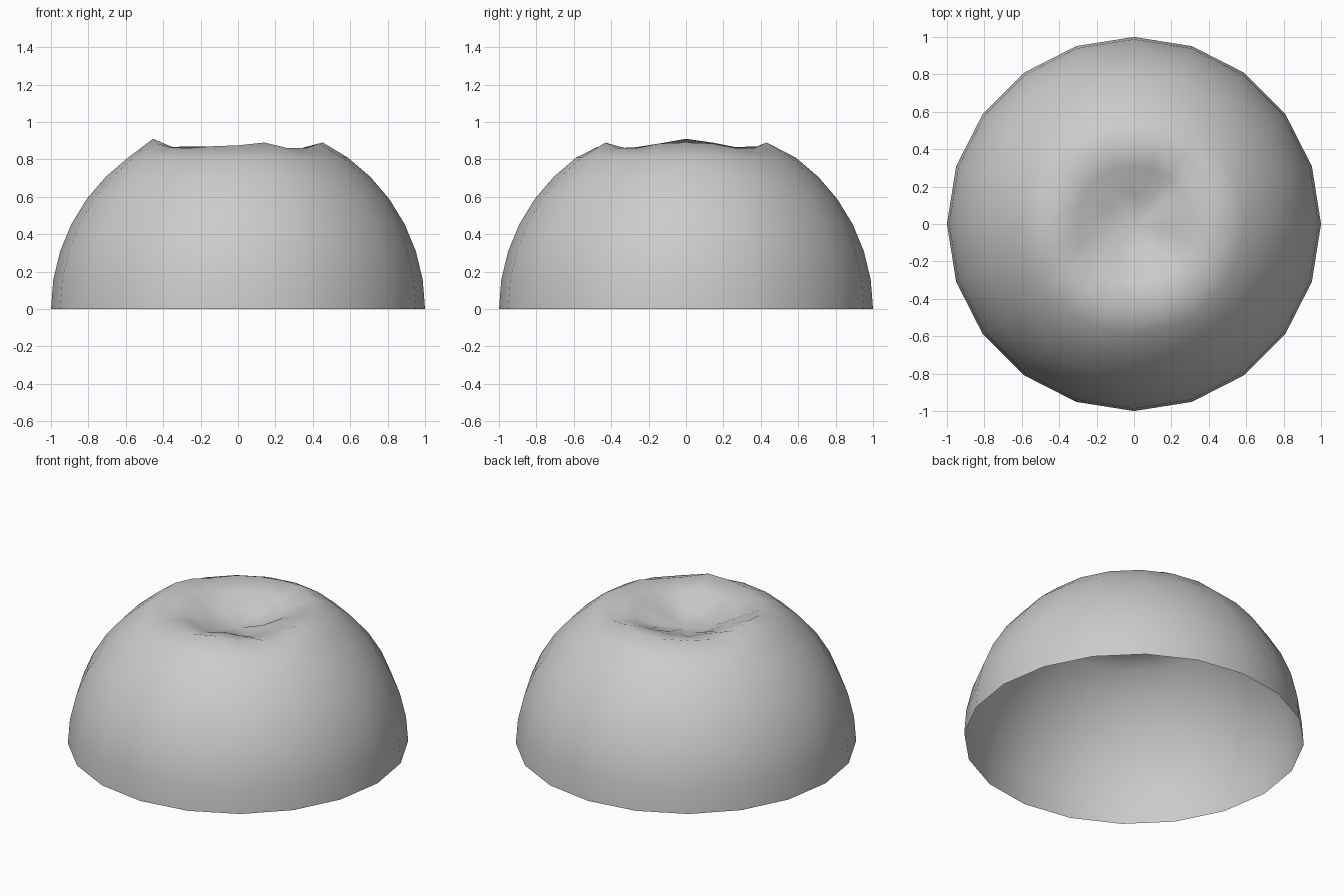
import bpy, bmesh, math, random

if "Cube" in bpy.data.objects:
    bpy.data.objects.remove(bpy.data.objects["Cube"])

random.seed(4)
SEG = 20
# height of the crater lip around the rim, counter-clockwise from +x
LIP = [.89, .885, .86, .86, .89, .875, .87, .87, .865, .89,
       .91, .885, .865, .86, .87, .875, .89, .86, .86, .885]

# open lower dome: upper half of a 20 x 20 sphere
bm = bmesh.new()
bmesh.ops.create_uvsphere(bm, u_segments=SEG, v_segments=20, radius=1)
bmesh.ops.delete(bm, geom=[v for v in bm.verts if v.co.z < -0.01], context='VERTS')

# sink the cap into a rough crater
for v in bm.verts:
    r = math.hypot(v.co.x, v.co.y)
    if r > 0.5:
        continue
    k = round(math.atan2(v.co.y, v.co.x) / math.tau * SEG) % SEG
    if r > 0.4:
        v.co.z = LIP[k]
    elif r > 0.25:
        v.co.z = 0.835 + (LIP[k] - 0.875) * 0.6 + random.uniform(-.012, .012)
    elif r > 0.1:
        v.co.z = 0.77 + random.uniform(-.012, .012)
    else:
        v.co.z = 0.74

mesh = bpy.data.meshes.new("crater_dome")
bm.to_mesh(mesh)
bm.free()
mesh.polygons.foreach_set("use_smooth", [True] * len(mesh.polygons))
dome = bpy.data.objects.new("crater_dome", mesh)
bpy.context.collection.objects.link(dome)
